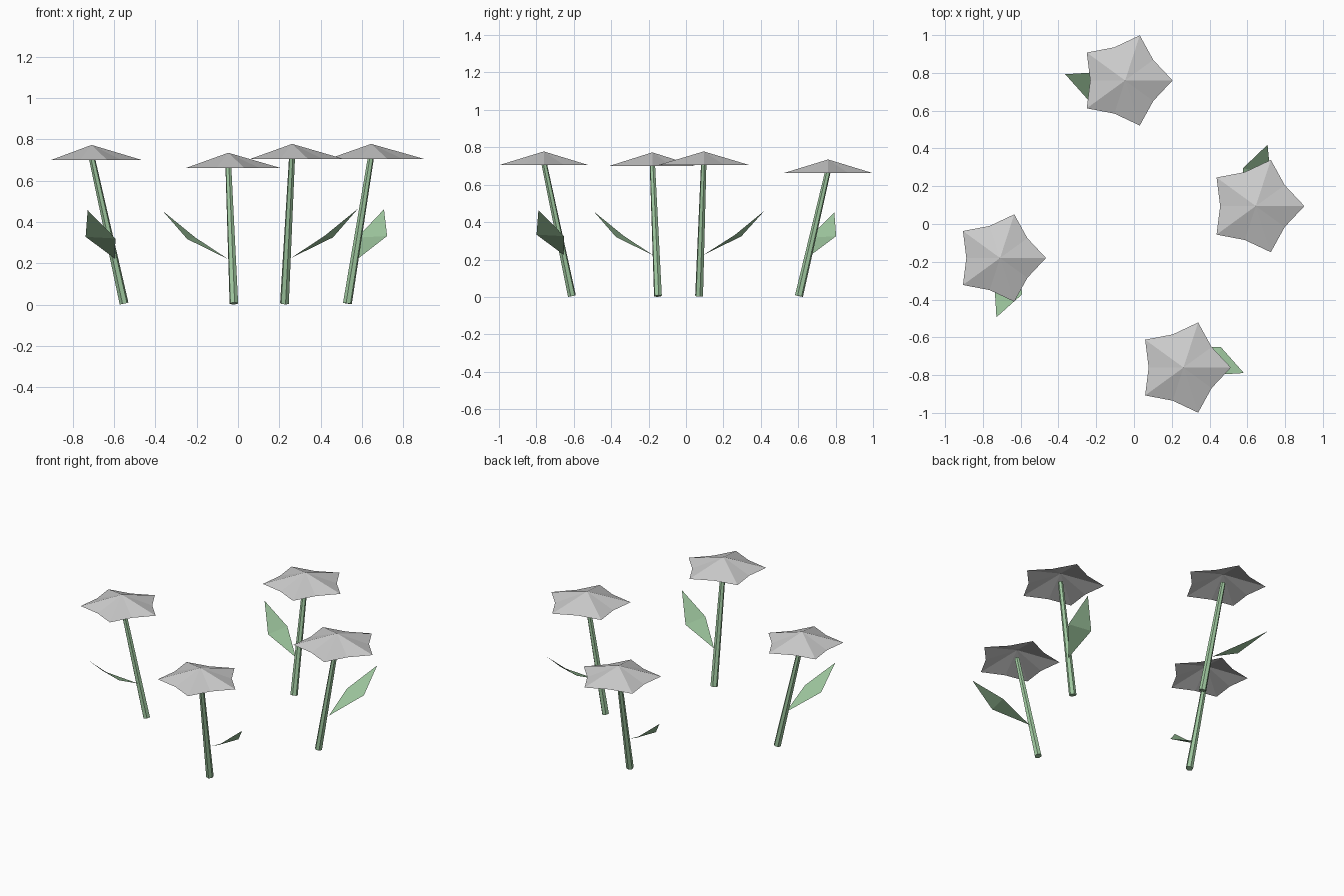
import bpy, bmesh
from math import cos, sin, pi, radians
from mathutils import Vector, Matrix

if "Cube" in bpy.data.objects:
    bpy.data.objects.remove(bpy.data.objects["Cube"])

green = bpy.data.materials.new("leaf_green")
green.diffuse_color = (0.35, 0.58, 0.35, 1)
green.use_nodes = True
green.node_tree.nodes["Principled BSDF"].inputs["Base Color"].default_value = green.diffuse_color


def make_object(name, verts, faces, mat=None):
    mesh = bpy.data.meshes.new(name)
    mesh.from_pydata([tuple(v) for v in verts], [], faces)
    if mat:
        mesh.materials.append(mat)
    obj = bpy.data.objects.new(name, mesh)
    bpy.context.collection.objects.link(obj)
    return obj


# Flower head: shallow open five-pointed star cone
def blossom(name, centre, r, height=0.073):
    verts = [centre + Vector((0, 0, height))]
    for i in range(10):
        a, d = i * pi / 5, r if i % 2 == 0 else r * 0.735
        verts.append(centre + Vector((d * cos(a), d * sin(a), 0)))
    faces = [(0, 1 + i, 1 + (i + 1) % 10) for i in range(10)]
    make_object(name, verts, faces)


# Stem: tapered, leaning hexagonal prism
def stem(name, base, top):
    axis = top - base
    bm = bmesh.new()
    place = Matrix.Translation((base + top) / 2) @ axis.to_track_quat('Z', 'Y').to_matrix().to_4x4()
    bmesh.ops.create_cone(bm, cap_ends=True, segments=6, radius1=0.022,
                          radius2=0.015, depth=axis.length, matrix=place)
    obj = make_object(name, [], [], green)
    bm.to_mesh(obj.data)
    bm.free()


# Leaf: thin blade with a crease across the widest part
LEAF = [Vector(p) for p in ((0, 0, 0), (0.204, 0.002, 0.1), (0.326, -0.135, 0.24), (0.164, -0.145, 0.108))]


def leaf(name, base, turn, size):
    rot = Matrix.Rotation(radians(turn), 3, 'Z')
    verts = [base + rot @ (p * size) for p in LEAF]
    make_object(name, verts, [(0, 3, 1), (1, 3, 2)], green)


# head centre, head radius, stem foot, leaf base, leaf turn, leaf size
FLOWERS = {
    "left": ((-0.709, -0.18, 0.70), 0.243, (-0.552, -0.15), (-0.596, -0.174, 0.222), 270, 0.98),
    "back": ((-0.047, 0.76, 0.662), 0.251, (-0.02, 0.604), (-0.048, 0.662, 0.22), 180, 0.97),
    "right": ((0.645, 0.095, 0.705), 0.257, (0.53, 0.07), (0.586, 0.096, 0.226), 92, 0.98),
    "front": ((0.262, -0.76, 0.705), 0.251, (0.225, -0.61), (0.256, -0.654, 0.225), 0, 1.0),
}
for side, (head, r, foot, leaf_base, turn, size) in FLOWERS.items():
    head = Vector(head)
    blossom(side + "_flower_head", head, r)
    stem(side + "_stem", Vector((*foot, 0.005)), head + Vector((0, 0, 0.015)))
    leaf(side + "_leaf", Vector(leaf_base), turn, size)
